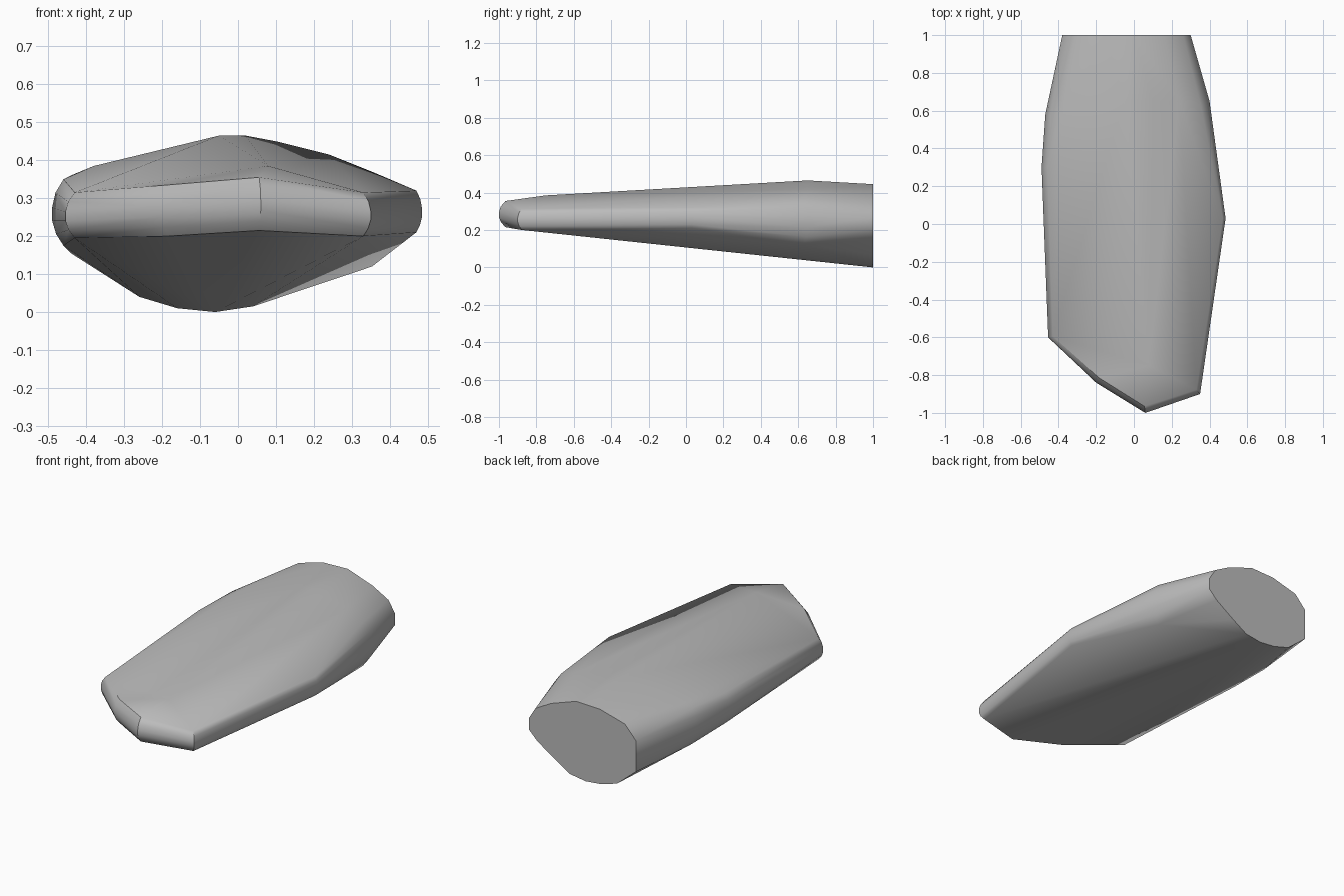
import bpy
import bmesh
import math
from mathutils import Vector

cube = bpy.data.objects.get("Cube")
if cube:
    bpy.data.objects.remove(cube, do_unlink=True)

# One stone-grey colour
grey = bpy.data.materials.new("stone_grey")
grey.use_nodes = True
colour = (0.5, 0.5, 0.5, 1)
grey.diffuse_color = colour
grey.node_tree.nodes["Principled BSDF"].inputs["Base Color"].default_value = colour


def rim(x, y, top, bottom, inset):
    """Rounded edge at one corner of the outline, from upper to lower face."""
    outer = Vector((x, y, 0))
    inward = Vector((0, max(-0.5, min(0.5, y)), 0)) - outer
    inward.normalize()
    middle, half = (top + bottom) / 2, (top - bottom) / 2
    # height within the edge, share of the inset
    profile = ((1, 1), (0.6, 0.3), (0.15, 0), (-0.25, 0), (-0.65, 0.35), (-1, 1))
    return [outer + inward * inset * share + Vector((0, 0, middle + half * h))
            for h, share in profile]


# Outline corners: x, y, top height, bottom height, rounding
corners = [
    (0.40, 0.65, 0.37, 0.12, 0.05),
    (0.485, 0.03, 0.32, 0.21, 0.015),
    (0.35, -0.90, 0.315, 0.20, 0.03),
    (0.06, -1.0, 0.355, 0.215, 0.035),
    (-0.20, -0.84, 0.335, 0.20, 0.03),
    (-0.455, -0.60, 0.315, 0.195, 0.025),
    (-0.49, 0.30, 0.35, 0.175, 0.03),
    (-0.47, 0.58, 0.36, 0.155, 0.03),
]
points = [p for corner in corners for p in rim(*corner)]

# Flat cut end: x, z around the section
section = [
    (-0.38, 0.14), (-0.38, 0.32), (-0.31, 0.397), (-0.15, 0.44), (0, 0.445),
    (0.16, 0.39), (0.26, 0.335), (0.30, 0.27), (0.30, 0.20), (0.25, 0.15),
    (0.13, 0.07), (0.04, 0.015), (-0.06, 0), (-0.16, 0.01), (-0.26, 0.04),
]
points += [Vector((x, 1, z)) for x, z in section]

# Crown of the upper face
crown = [(-0.05, 0.65, 0.465), (0.02, 0.65, 0.465), (0.10, 0.65, 0.45),
         (0.24, 0.65, 0.415), (-0.38, 0.58, 0.385), (0.08, -0.75, 0.385)]
points += [Vector(p) for p in crown]

# Wrap the points into one solid slab
bm = bmesh.new()
for p in points:
    bm.verts.new(p)
hull = bmesh.ops.convex_hull(bm, input=bm.verts)
spare = {v for v in hull["geom_interior"] if isinstance(v, bmesh.types.BMVert)}
bmesh.ops.delete(bm, geom=list(spare), context="VERTS")
bmesh.ops.dissolve_limit(bm, angle_limit=math.radians(1),
                         verts=bm.verts, edges=bm.edges)
bmesh.ops.recalc_face_normals(bm, faces=bm.faces)

mesh = bpy.data.meshes.new("stone_slab")
bm.to_mesh(mesh)
bm.free()
mesh.materials.append(grey)
slab = bpy.data.objects.new("stone_slab", mesh)
bpy.context.collection.objects.link(slab)

# Soft edges, with the cut end kept sharp
bpy.ops.object.select_all(action="DESELECT")
slab.select_set(True)
bpy.context.view_layer.objects.active = slab
bpy.ops.object.shade_smooth_by_angle(angle=math.radians(40))
